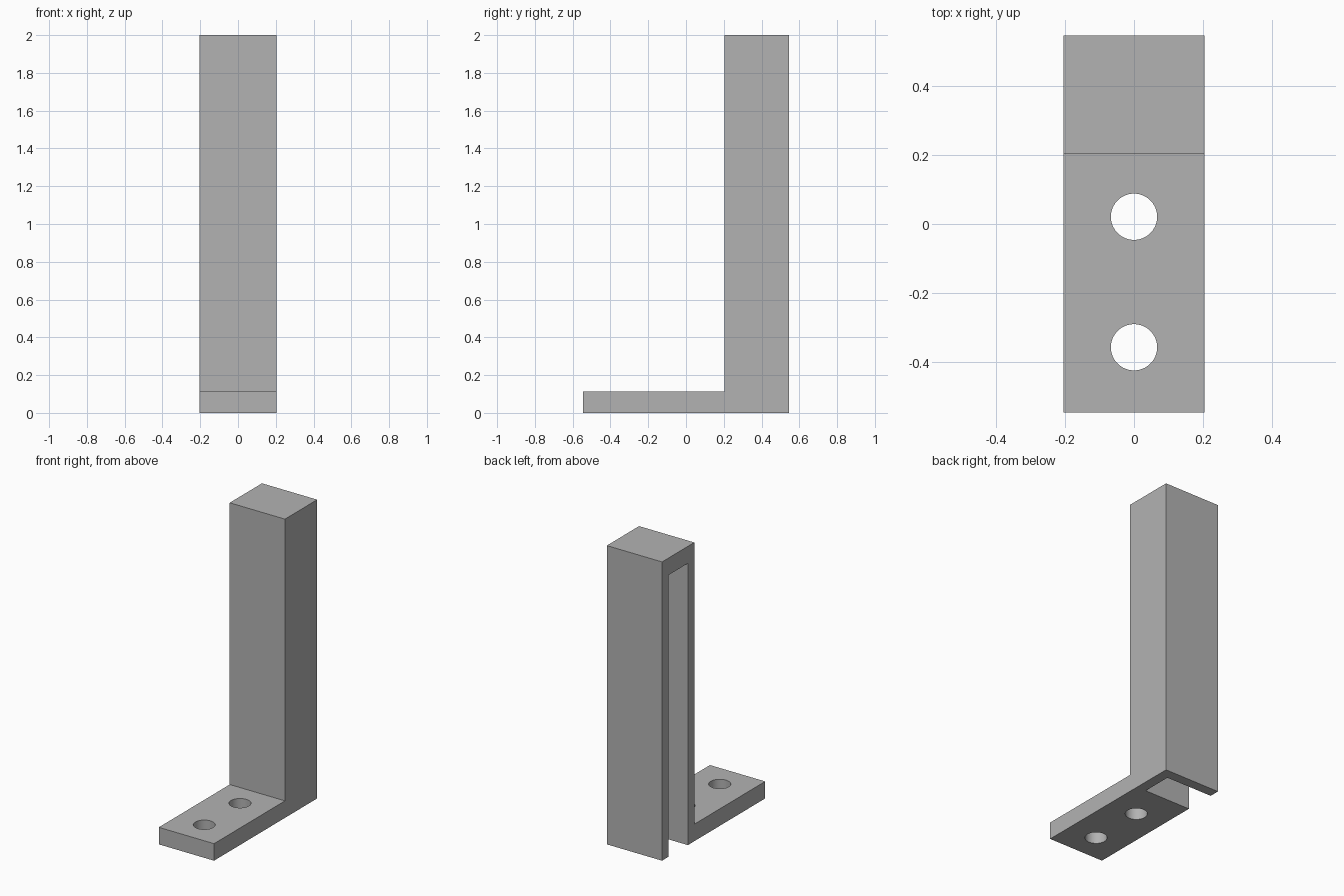
import bpy, bmesh
from mathutils import Matrix, Vector

cube = bpy.data.objects.get("Cube")
if cube:
    bpy.data.objects.remove(cube, do_unlink=True)

# Overall sizes
WIDTH, DEPTH, HEIGHT = 0.409, 1.091, 2.0
POST_DEPTH, PLATE, WALL = 0.341, 0.114, 0.068
BACK = DEPTH / 2
POST_FRONT = BACK - POST_DEPTH
SIDE = WIDTH / 2
OVER = 0.1  # how far cutters reach past the surface

grey = bpy.data.materials.new("plain grey")
grey.use_nodes = True
grey.diffuse_color = (0.45, 0.45, 0.45, 1)
grey.node_tree.nodes["Principled BSDF"].inputs["Base Color"].default_value = grey.diffuse_color


def finish(bm, name):
    bmesh.ops.recalc_face_normals(bm, faces=bm.faces)
    mesh = bpy.data.meshes.new(name)
    bm.to_mesh(mesh)
    bm.free()
    obj = bpy.data.objects.new(name, mesh)
    bpy.context.collection.objects.link(obj)
    mesh.materials.append(grey)
    return obj


def box(name, low, high):
    low, high = Vector(low), Vector(high)
    bm = bmesh.new()
    place = Matrix.Translation((low + high) / 2) @ Matrix.Diagonal((*(high - low), 1))
    bmesh.ops.create_cube(bm, size=1, matrix=place)
    return finish(bm, name)


def cylinder(name, y, radius):
    bm = bmesh.new()
    bmesh.ops.create_cone(bm, cap_ends=True, segments=64, radius1=radius, radius2=radius,
                          depth=4 * PLATE, matrix=Matrix.Translation((0, y, PLATE / 2)))
    return finish(bm, name)


def cut(target, cutter):
    mod = target.modifiers.new(cutter.name, 'BOOLEAN')
    mod.operation, mod.solver, mod.object = 'DIFFERENCE', 'EXACT', cutter
    cutter.hide_render = True
    bpy.context.view_layer.objects.active = target
    bpy.ops.object.modifier_apply(modifier=mod.name)
    bpy.data.objects.remove(cutter, do_unlink=True)


# L-shaped bracket: side profile extruded across the width
profile = [(-BACK, 0), (BACK, 0), (BACK, HEIGHT), (POST_FRONT, HEIGHT),
           (POST_FRONT, PLATE), (-BACK, PLATE)]
bm = bmesh.new()
face = bm.faces.new([bm.verts.new((-SIDE, y, z)) for y, z in profile])
swept = bmesh.ops.extrude_face_region(bm, geom=[face])["geom"]
bmesh.ops.translate(bm, vec=(WIDTH, 0, 0),
                    verts=[v for v in swept if isinstance(v, bmesh.types.BMVert)])
bracket = finish(bm, "bracket")

# Hollow in the post, open at the bottom and on the right side
cut(bracket, box("post_slot_cutter",
                 (-SIDE - OVER, POST_FRONT + WALL, -OVER),
                 (SIDE - WALL, BACK - WALL, HEIGHT - PLATE)))

# Two screw holes through the foot plate
for y in (-0.357, 0.021):
    cut(bracket, cylinder("screw_hole_cutter", y, 0.067))

# Smooth hole walls, sharp edges elsewhere
bpy.ops.object.select_all(action='DESELECT')
bracket.select_set(True)
bpy.context.view_layer.objects.active = bracket
bpy.ops.object.shade_smooth_by_angle()
